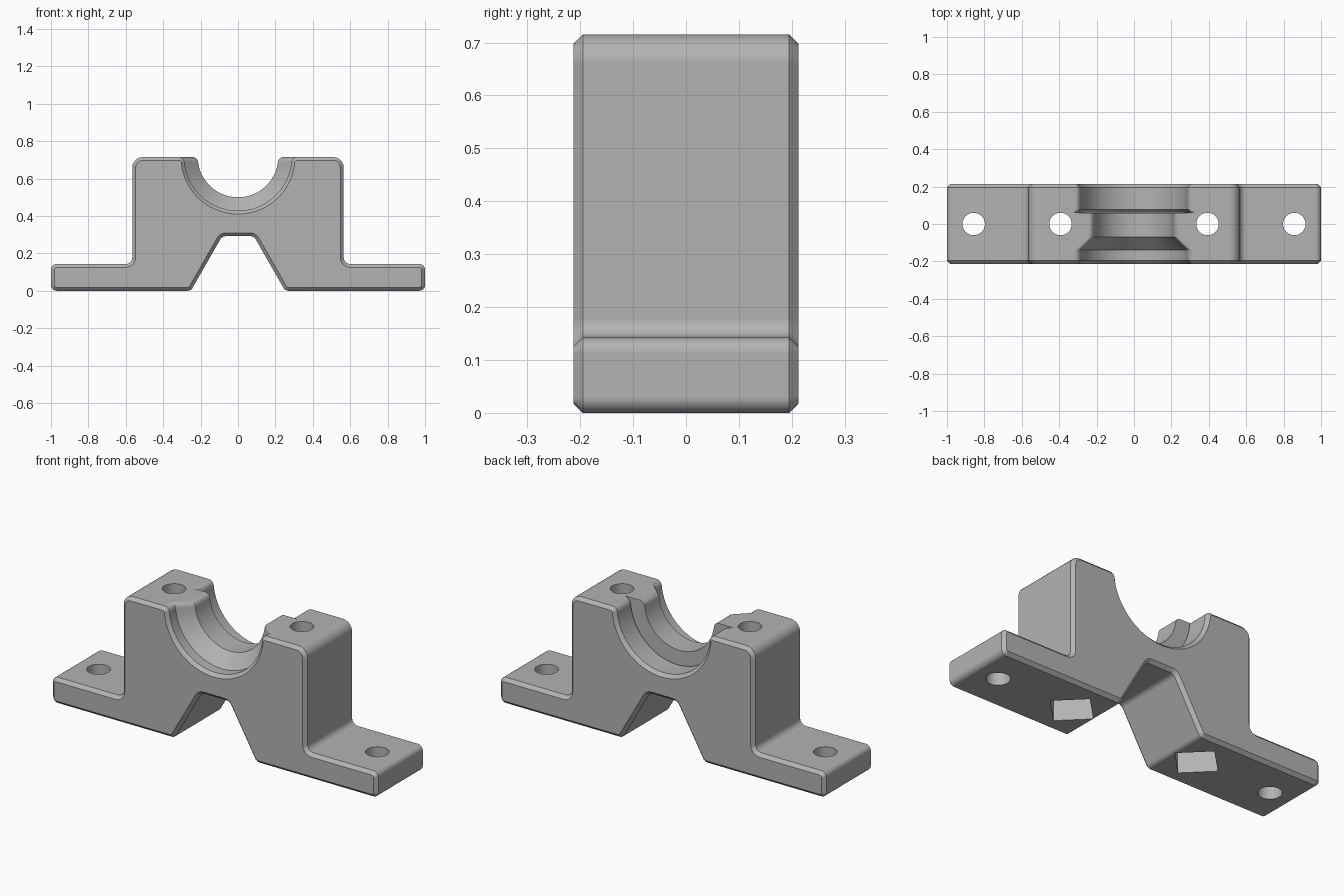
import bpy, bmesh, math
from mathutils import Vector

if "Cube" in bpy.data.objects:
    bpy.data.objects.remove(bpy.data.objects["Cube"])

TOP = 0.715      # block height, also the bore axis
RIM = 0.03       # rounding where the bore meets the top

grey = bpy.data.materials.new("plain_grey")
grey.use_nodes = True
colour = (0.45, 0.45, 0.45, 1)
grey.diffuse_color = colour
grey.node_tree.nodes["Principled BSDF"].inputs["Base Color"].default_value = colour


def arc(centre, radius, start, end, steps, sign=1):
    """Points on an arc, each paired with its outward surface normal."""
    out = []
    for i in range(steps + 1):
        a = start + (end - start) * i / steps
        d = Vector((math.cos(a), math.sin(a)))
        out.append((centre + d * radius, d * sign))
    return out


def fillet(before, corner, after, radius, steps=5):
    """Round one corner of a profile that runs clockwise."""
    u, v = (before - corner).normalized(), (after - corner).normalized()
    half = u.angle(v) / 2
    centre = corner + (u + v).normalized() * radius / math.sin(half)
    p = corner + u * radius / math.tan(half) - centre
    q = corner + v * radius / math.tan(half) - centre
    a = math.atan2(p.y, p.x)
    turn = math.atan2(p.x * q.y - p.y * q.x, p.dot(q))
    return arc(centre, radius, a, a + turn, steps, 1 if turn < 0 else -1)


def profile(bore, inset):
    """Closed outline of the holder for one bore radius, shrunk by inset."""
    lean = math.asin(RIM / (bore + RIM))
    rim_x = (bore + RIM) * math.cos(lean)
    half = arc(Vector((0, TOP)), bore, -math.pi / 2, -lean, 20, -1)
    half += arc(Vector((rim_x, TOP - RIM)), RIM, math.pi - lean, math.pi / 2, 5)[1:]
    corners = [(0.565, TOP, 0.055), (0.565, 0.143, 0.035), (1, 0.143, 0.03),
               (1, 0, 0.03), (0.252, 0, 0.03), (0.085, 0.292, 0.035)]
    path = [half[-1][0]] + [Vector(c[:2]) for c in corners] + [Vector((0, 0.292))]
    for i, c in enumerate(corners):
        half += fillet(path[i], path[i + 1], path[i + 2], c[2])
    pts = [p - n * inset for p, n in half]
    return pts + [Vector((-p.x, p.y)) for p in reversed(pts[1:])]


# Body: outline lofted from front to back, with the stepped and tapered bore
rings = [(-0.213, 0.287, 0.018), (-0.195, 0.287, 0), (-0.14, 0.287, 0),
         (-0.07, 0.215, 0), (0.059, 0.215, 0), (0.061, 0.305, 0),
         (0.077, 0.287, 0), (0.195, 0.287, 0), (0.213, 0.287, 0.018)]
bm = bmesh.new()
loops = [[bm.verts.new((p.x, y, p.y)) for p in profile(r, inset)] for y, r, inset in rings]
for a, b in zip(loops, loops[1:]):
    for i in range(len(a)):
        j = (i + 1) % len(a)
        bm.faces.new((a[i], a[j], b[j], b[i]))
bm.faces.new(loops[0])
bm.faces.new(loops[-1])
bmesh.ops.recalc_face_normals(bm, faces=bm.faces)
mesh = bpy.data.meshes.new("bearing_holder")
bm.to_mesh(mesh)
bm.free()
mesh.materials.append(grey)
body = bpy.data.objects.new("bearing_holder", mesh)
bpy.context.collection.objects.link(body)
bpy.context.view_layer.objects.active = body
body.select_set(True)


def cut(name, sides, radius, x, low, high):
    """Remove an upright prism from the body."""
    bpy.ops.mesh.primitive_cylinder_add(vertices=sides, radius=radius, depth=high - low,
                                        location=(x, 0, (low + high) / 2))
    cutter = bpy.context.object
    cutter.name = name
    cutter.hide_render = True
    mod = body.modifiers.new(name, 'BOOLEAN')
    mod.operation, mod.solver, mod.object = 'DIFFERENCE', 'EXACT', cutter
    bpy.ops.object.select_all(action='DESELECT')
    bpy.context.view_layer.objects.active = body
    body.select_set(True)
    bpy.ops.object.modifier_apply(modifier=name)
    bpy.data.objects.remove(cutter)


# Bolt holes through flanges and block, square nut pockets underneath
for side in (-1, 1):
    cut("flange_hole", 32, 0.06, side * 0.857, -0.1, 0.3)
    cut("block_hole", 32, 0.06, side * 0.393, -0.1, 0.9)
    cut("nut_pocket", 4, 0.136, side * 0.393, -0.1, 0.2)

bpy.ops.object.shade_smooth_by_angle(angle=math.radians(30))
weighted = body.modifiers.new("even_shading", 'WEIGHTED_NORMAL')
weighted.keep_sharp = True
